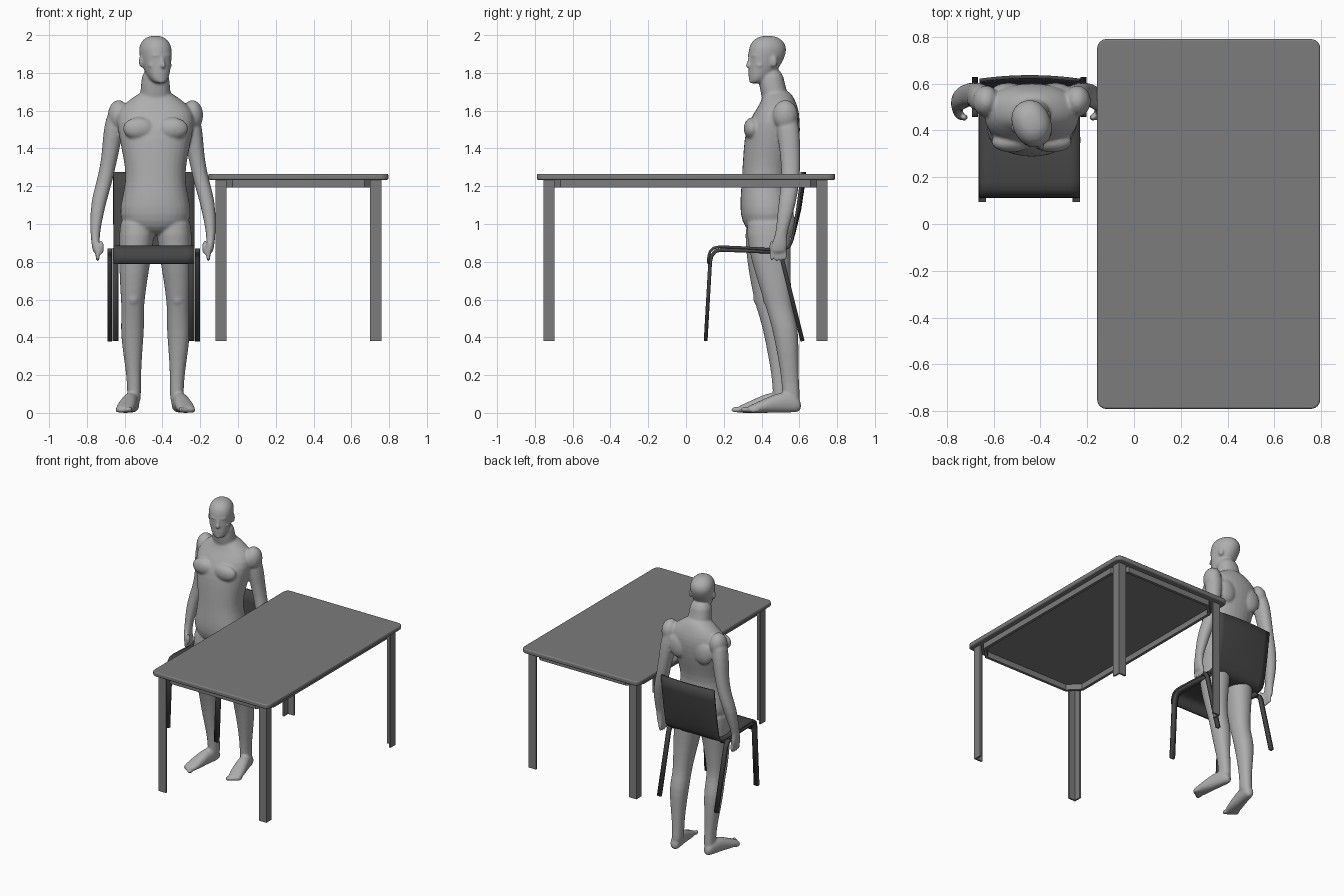
import bpy, bmesh, math
from mathutils import Vector, Matrix

if "Cube" in bpy.data.objects:
    bpy.data.objects.remove(bpy.data.objects["Cube"])


def material(name, v):
    m = bpy.data.materials.new(name)
    m.diffuse_color = (v, v, v, 1)
    m.use_nodes = True
    m.node_tree.nodes["Principled BSDF"].inputs["Base Color"].default_value = m.diffuse_color
    return m


SKIN = material("light grey", 0.42)
TABLE = material("mid grey", 0.2)
CHAIR = material("dark grey", 0.06)


def finish(name, bm, mat):
    bmesh.ops.recalc_face_normals(bm, faces=bm.faces)
    me = bpy.data.meshes.new(name)
    bm.to_mesh(me)
    bm.free()
    ob = bpy.data.objects.new(name, me)
    bpy.context.collection.objects.link(ob)
    me.materials.append(mat)
    return ob


def smooth(ob, angle=40):
    bpy.ops.object.select_all(action='DESELECT')
    ob.select_set(True)
    bpy.context.view_layer.objects.active = ob
    bpy.ops.object.shade_smooth_by_angle(angle=math.radians(angle))


def prism(name, outline, vec, mat):
    """Solid made by pushing a closed outline along vec."""
    bm = bmesh.new()
    low = [bm.verts.new(p) for p in outline]
    high = [bm.verts.new(Vector(p) + Vector(vec)) for p in outline]
    bm.faces.new(low[::-1])
    bm.faces.new(high)
    for i in range(len(low)):
        j = (i + 1) % len(low)
        bm.faces.new((low[i], low[j], high[j], high[i]))
    return finish(name, bm, mat)


def ribbon(name, path, x0, x1, thick, mat, columns=1, bulge=0.0):
    """Bent sheet: (y, z) path swept from x0 to x1, with an optional curved back."""
    bm = bmesh.new()
    rows = []
    for y, z in path:
        k = bulge * min(max((z - 0.9) / 0.2, 0), 1)
        row = []
        for i in range(columns + 1):
            u = i / columns
            row.append(bm.verts.new((x0 + (x1 - x0) * u, y + k * (1 - (2 * u - 1) ** 2), z)))
        rows.append(row)
    for a, b in zip(rows, rows[1:]):
        for i in range(columns):
            bm.faces.new((a[i], a[i + 1], b[i + 1], b[i]))
    ob = finish(name, bm, mat)
    s = ob.modifiers.new("thickness", 'SOLIDIFY')
    s.thickness, s.offset = thick, 0
    smooth(ob)
    return ob


# ---------- table ----------
bm = bmesh.new()
bmesh.ops.create_cube(bm, size=1, matrix=Matrix.LocRotScale(Vector((0.319, 0, 1.25)), None, Vector((0.953, 1.58, 0.032))))
upright = [e for e in bm.edges if abs(e.verts[0].co.z - e.verts[1].co.z) > 0.01]
bmesh.ops.bevel(bm, geom=upright, offset=0.04, segments=6, profile=0.5, affect='EDGES')
top = finish("table_top", bm, TABLE)
bev = top.modifiers.new("rounded rim", 'BEVEL')
bev.width, bev.segments = 0.008, 3
smooth(top)

# angle-section legs
for sx, x in ((1, -0.12), (-1, 0.76)):
    for sy, y in ((1, -0.755), (-1, 0.75)):
        w, t = 0.06, 0.012
        shape = [(0, 0), (w, 0), (w, t), (t, t), (t, w), (0, w)]
        prism("table_leg", [(x + sx * a, y + sy * b, 0.38) for a, b in shape], (0, 0, 0.855), TABLE)

# rail frame with cut corners
xa, xb, ya, yb, c = -0.105, 0.745, -0.74, 0.735, 0.08
loop = [(xa + c, ya), (xb - c, ya), (xb, ya + c), (xb, yb - c), (xb - c, yb), (xa + c, yb), (xa, yb - c), (xa, ya + c)]
bm = bmesh.new()
low = [bm.verts.new((x, y, 1.193)) for x, y in loop]
high = [bm.verts.new((x, y, 1.236)) for x, y in loop]
for i in range(8):
    j = (i + 1) % 8
    bm.faces.new((low[i], low[j], high[j], high[i]))
rail = finish("table_rails", bm, TABLE)
s = rail.modifiers.new("thickness", 'SOLIDIFY')
s.thickness, s.offset = 0.022, 0

# ---------- chair ----------
ribbon("seat_and_back", [(0.117, 0.79), (0.12, 0.83), (0.128, 0.856), (0.147, 0.873), (0.18, 0.88), (0.3, 0.875),
                         (0.45, 0.865), (0.52, 0.866), (0.546, 0.88), (0.56, 0.91), (0.572, 0.97), (0.59, 1.08),
                         (0.605, 1.19), (0.614, 1.275)], -0.66, -0.23, 0.014, CHAIR, 10, 0.015)
for x in (-0.665, -0.263):
    ribbon("front_leg", [(0.104, 0.38), (0.128, 0.8), (0.136, 0.832), (0.155, 0.855), (0.185, 0.863), (0.35, 0.857),
                         (0.5, 0.85)], x, x + 0.033, 0.02, CHAIR)
for x in (-0.692, -0.228):
    ribbon("rear_leg", [(0.46, 0.86), (0.49, 0.85), (0.507, 0.82), (0.617, 0.38)], x, x + 0.026, 0.022, CHAIR)

# ---------- standing figure ----------
body = bmesh.new()
CX, N = -0.437, 16
STRAIGHT = Matrix.Identity(4)


def turned(centre, angle):
    """Transform that turns a part about an upright axis through centre."""
    c = Vector(centre)
    return Matrix.Translation(c) @ Matrix.Rotation(angle, 4, 'Z') @ Matrix.Translation(-c)


def loft(rings, v=Vector((0, 1, 0)), xf=STRAIGHT, power=0.9):
    """Closed tube through (x, y, z, x radius, other radius) rings."""
    loops, u = [], Vector((1, 0, 0))
    for x, y, z, ra, rb in rings:
        row = []
        for i in range(N):
            a = 2 * math.pi * i / N
            ca, sa = math.cos(a), math.sin(a)
            ca, sa = math.copysign(abs(ca) ** power, ca), math.copysign(abs(sa) ** power, sa)
            row.append(body.verts.new(xf @ (Vector((x, y, z)) + 1.02 * (u * ra * ca + v * rb * sa))))
        loops.append(row)
    for a, b in zip(loops, loops[1:]):
        for i in range(N):
            j = (i + 1) % N
            body.faces.new((a[i], a[j], b[j], b[i]))
    body.faces.new(loops[0][::-1])
    body.faces.new(loops[-1])


def ball(loc, radii, xf=STRAIGHT):
    m = Matrix.LocRotScale(Vector(loc), None, Vector(radii) * 1.03)
    bmesh.ops.create_icosphere(body, subdivisions=2, radius=1, matrix=xf @ m)


# torso and neck: y, z, x radius, y radius
torso = [(.44, .94, .10, .08), (.435, .98, .165, .125), (.43, 1.05, .193, .143), (.425, 1.13, .178, .138),
         (.42, 1.22, .158, .125), (.425, 1.3, .16, .126), (.443, 1.4, .18, .138), (.458, 1.5, .2, .143),
         (.478, 1.58, .21, .125), (.49, 1.64, .165, .095), (.485, 1.685, .095, .078), (.475, 1.71, .06, .06)]
loft([(CX, *r) for r in torso])
loft([(CX, *r) for r in [(.49, 1.6, .085, .075), (.475, 1.67, .082, .073), (.455, 1.73, .077, .068),
                         (.445, 1.83, .07, .068)]])

# head, turned a little to the figure's left
look = turned((CX, .43, 1.8), math.radians(22))
loft([(CX, .43 + y, z, a, b) for y, z, a, b in
      [(-.072, 1.743, .022, .02), (-.056, 1.758, .042, .045), (-.035, 1.79, .06, .068), (-.015, 1.84, .073, .086),
       (0, 1.9, .083, .102), (.003, 1.94, .082, .1), (.003, 1.975, .064, .079), (.003, 1.998, .03, .036)]], xf=look)
# nose, brow, lips, chin, ears, cheeks
for loc, rad in [((0, -.105, 1.84), (.014, .02, .016)), ((0, -.1, 1.86), (.009, .014, .03)),
                 ((0, -.085, 1.892), (.055, .019, .011)), ((0, -.09, 1.803), (.026, .016, .008)),
                 ((0, -.088, 1.79), (.022, .016, .008)), ((0, -.085, 1.757), (.024, .018, .014)),
                 ((.08, .008, 1.86), (.011, .02, .033)), ((-.08, .008, 1.86), (.011, .02, .033)),
                 ((.045, -.06, 1.84), (.024, .025, .015)), ((-.045, -.06, 1.84), (.024, .025, .015))]:
    ball((CX + loc[0], .43 + loc[1], loc[2]), rad, look)

LEG = [(.44, 1.06, .093, .09, .115), (.43, .95, .098, .095, .12), (.425, .8, .11, .083, .102),
       (.43, .68, .117, .07, .085), (.435, .6, .12, .063, .075), (.448, .54, .12, .058, .069),
       (.475, .45, .122, .063, .069), (.487, .34, .122, .053, .059), (.5, .2, .115, .038, .046),
       (.505, .11, .113, .036, .046), (.51, .04, .113, .036, .046)]
ARM = [(.53, 1.62, .19, .045, .05), (.54, 1.5, .21, .053, .062), (.55, 1.4, .222, .046, .055),
       (.555, 1.3, .24, .041, .05), (.552, 1.22, .258, .042, .048), (.538, 1.12, .288, .041, .047),
       (.515, 1.0, .303, .03, .036), (.502, .94, .306, .024, .03), (.497, .9, .304, .022, .042),
       (.49, .86, .3, .02, .043), (.487, .845, .298, .014, .036)]
FOOT = [(0, .035, .024, .025), (.03, .05, .036, .048), (.1, .058, .04, .057), (.17, .044, .046, .044),
        (.23, .03, .05, .03), (.275, .02, .045, .02), (.295, .016, .036, .014)]

for s in (-1, 1):
    # the leg on the +x side stands slightly further back
    def back(z):
        return .05 * min(max((1 - z) / .4, 0), 1) if s > 0 else 0
    loft([(CX + s * d, y + back(z), z, a, b) for y, z, d, a, b in LEG])
    ball((CX + s * .118, .38 + back(.6), .61), (.036, .025, .045))

    # foot with toes
    heel = Vector((CX + s * .112, .56 + back(0), 0))
    out = turned(heel, s * .2)
    loft([(heel.x, heel.y - t, z, a, b) for t, z, a, b in FOOT], Vector((0, 0, 1)), out)
    for i in range(5):
        r = .017 - .0015 * i
        ball((heel.x + s * (-.036 + .019 * i), heel.y - .295 + .009 * i, r), (r * .75, .026, r), out)

    # arm, fingers and thumb
    ax = -.45
    loft([(ax + s * d, y, z, a, b) for y, z, d, a, b in ARM])
    for i in range(4):
        ball((ax + s * .293, .455 + .023 * i, .84 + .004 * abs(i - 1)), (.013, .0125, .045))
    ball((ax + s * .275, .455, .875), (.016, .014, .042))

    # muscle masses: shoulder, chest, shoulder blade, seat
    ball((CX + s * .195, .525, 1.575), (.06, .07, .085))
    ball((CX + s * .088, .35, 1.505), (.088, .046, .062))
    ball((CX + s * .1, .565, 1.5), (.075, .04, .09))
    ball((CX + s * .085, .515, 1.0), (.085, .07, .09))

figure = finish("standing_figure", body, SKIN)
figure.modifiers.new("round", 'SUBSURF').levels = 1
rm = figure.modifiers.new("fuse", 'REMESH')
rm.mode, rm.voxel_size, rm.use_smooth_shade = 'VOXEL', 0.0075, True
sm = figure.modifiers.new("soften", 'SMOOTH')
sm.factor, sm.iterations = 0.5, 5
